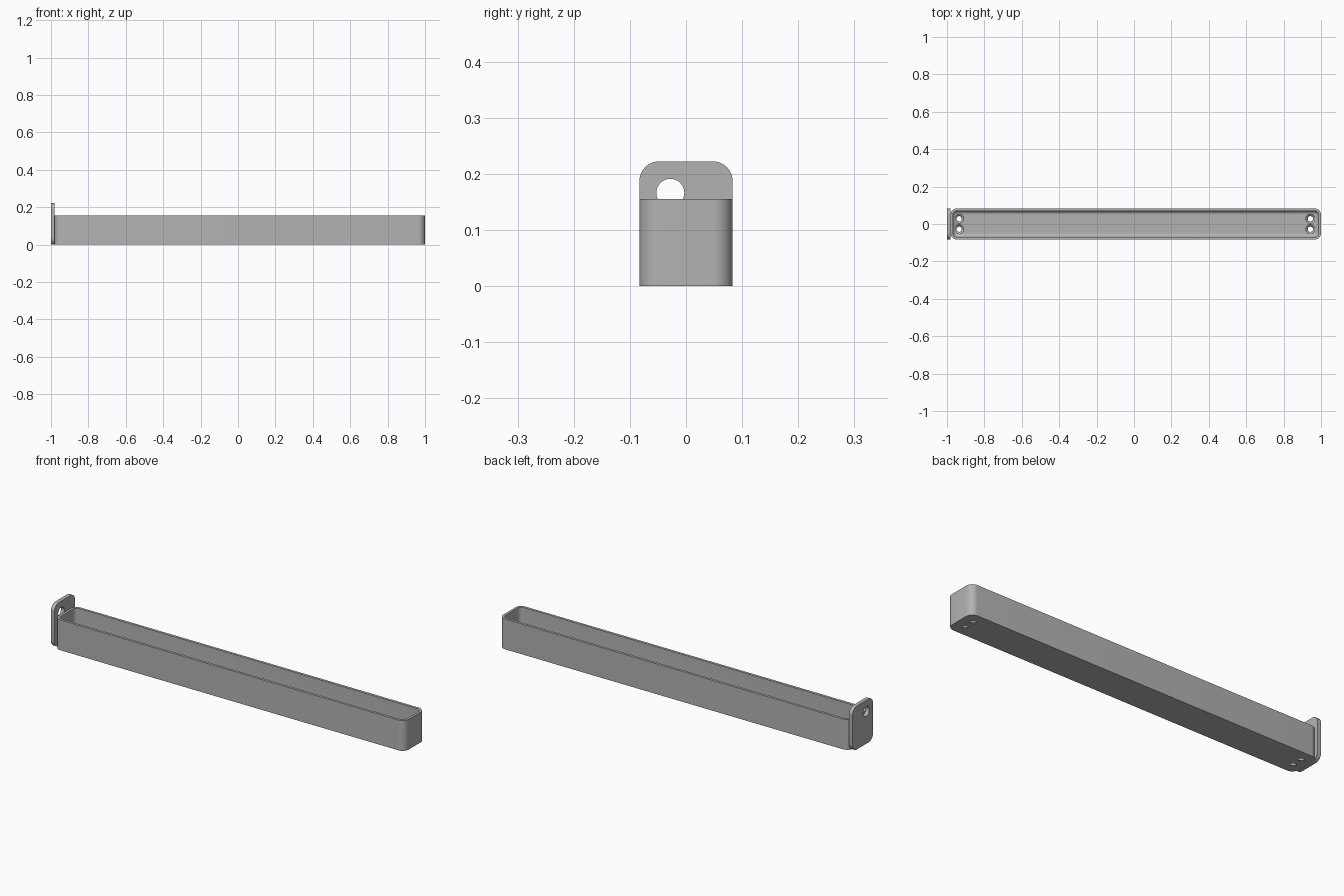
import bpy, bmesh, math
from mathutils import Matrix

cube = bpy.data.objects.get("Cube")
if cube:
    bpy.data.objects.remove(cube, do_unlink=True)

grey = bpy.data.materials.new("plain grey")
grey.use_nodes = True
colour = (0.45, 0.45, 0.45, 1)
grey.diffuse_color = colour
grey.node_tree.nodes["Principled BSDF"].inputs["Base Color"].default_value = colour

HALF_Y, HEIGHT, WALL, CORNER, FILLET = 0.083, 0.155, 0.013, 0.035, 0.02
TRAY_LEFT = -0.981


def rounded_rect(u0, u1, v0, v1, r, steps=10):
    """Counter-clockwise outline with rounded corners."""
    centres = [(u1 - r, v1 - r), (u0 + r, v1 - r), (u0 + r, v0 + r), (u1 - r, v0 + r)]
    points = []
    for k, (cu, cv) in enumerate(centres):
        for i in range(steps + 1):
            a = math.pi / 2 * (k + i / steps)
            points.append((cu + r * math.cos(a), cv + r * math.sin(a)))
    return points


def loft(name, rings):
    """Solid made from a stack of matching rings, capped at both ends."""
    bm = bmesh.new()
    loops = [[bm.verts.new(p) for p in ring] for ring in rings]
    for a, b in zip(loops, loops[1:]):
        for i in range(len(a)):
            j = (i + 1) % len(a)
            bm.faces.new((a[i], a[j], b[j], b[i]))
    bm.faces.new(loops[0][::-1])
    bm.faces.new(loops[-1])
    bmesh.ops.recalc_face_normals(bm, faces=bm.faces)
    mesh = bpy.data.meshes.new(name)
    bm.to_mesh(mesh)
    bm.free()
    mesh.materials.append(grey)
    ob = bpy.data.objects.new(name, mesh)
    bpy.context.collection.objects.link(ob)
    return ob


def lathe_cutter(name, profile, matrix):
    """Round cutter from (radius, height) pairs."""
    n = 32
    ob = loft(name, [[(r * math.cos(math.tau * i / n), r * math.sin(math.tau * i / n), z)
                      for i in range(n)] for r, z in profile])
    ob.data.transform(matrix)
    ob.hide_render = True
    return ob


def finish(ob, cutters):
    """Cut the holes, then smooth the rounded surfaces."""
    bpy.ops.object.select_all(action='DESELECT')
    ob.select_set(True)
    bpy.context.view_layer.objects.active = ob
    for c in cutters:
        mod = ob.modifiers.new("hole", 'BOOLEAN')
        mod.operation, mod.solver, mod.object = 'DIFFERENCE', 'EXACT', c
        bpy.ops.object.modifier_apply(modifier=mod.name)
        bpy.data.objects.remove(c, do_unlink=True)
    bpy.ops.object.shade_smooth_by_angle(angle=math.radians(30))


# Tray: outer wall, rim, inner wall and a filleted floor
def tray_ring(inset, z):
    outline = rounded_rect(TRAY_LEFT + inset, 1 - inset, inset - HALF_Y, HALF_Y - inset,
                           CORNER - inset)
    return [(x, y, z) for x, y in outline]


section = [(0, 0), (0, HEIGHT), (WALL, HEIGHT)]
for i in range(9):
    a = math.pi / 2 * i / 8
    section.append((WALL + FILLET * (1 - math.cos(a)), WALL + FILLET * (1 - math.sin(a))))
tray = loft("tray", [tray_ring(d, z) for d, z in section])

# Countersunk screw holes in the floor
screw = [(0.014, -0.02), (0.014, 0.003), (0.025, 0.013), (0.025, 0.06)]
finish(tray, [lathe_cutter("screw_cutter", screw, Matrix.Translation((x, y, 0)))
              for x in (-0.935, 0.943) for y in (-0.028, 0.028)])

# End plate with a hanging hole
outline = rounded_rect(-HALF_Y, HALF_Y, 0, 0.222, CORNER)
plate = loft("end_plate", [[(x, y, z) for y, z in outline] for x in (-1, -0.98)])
turn = Matrix.Translation((-0.99, -0.028, 0.166)) @ Matrix.Rotation(math.pi / 2, 4, 'Y')
finish(plate, [lathe_cutter("hanging_hole_cutter", [(0.025, -0.05), (0.025, 0.05)], turn)])
